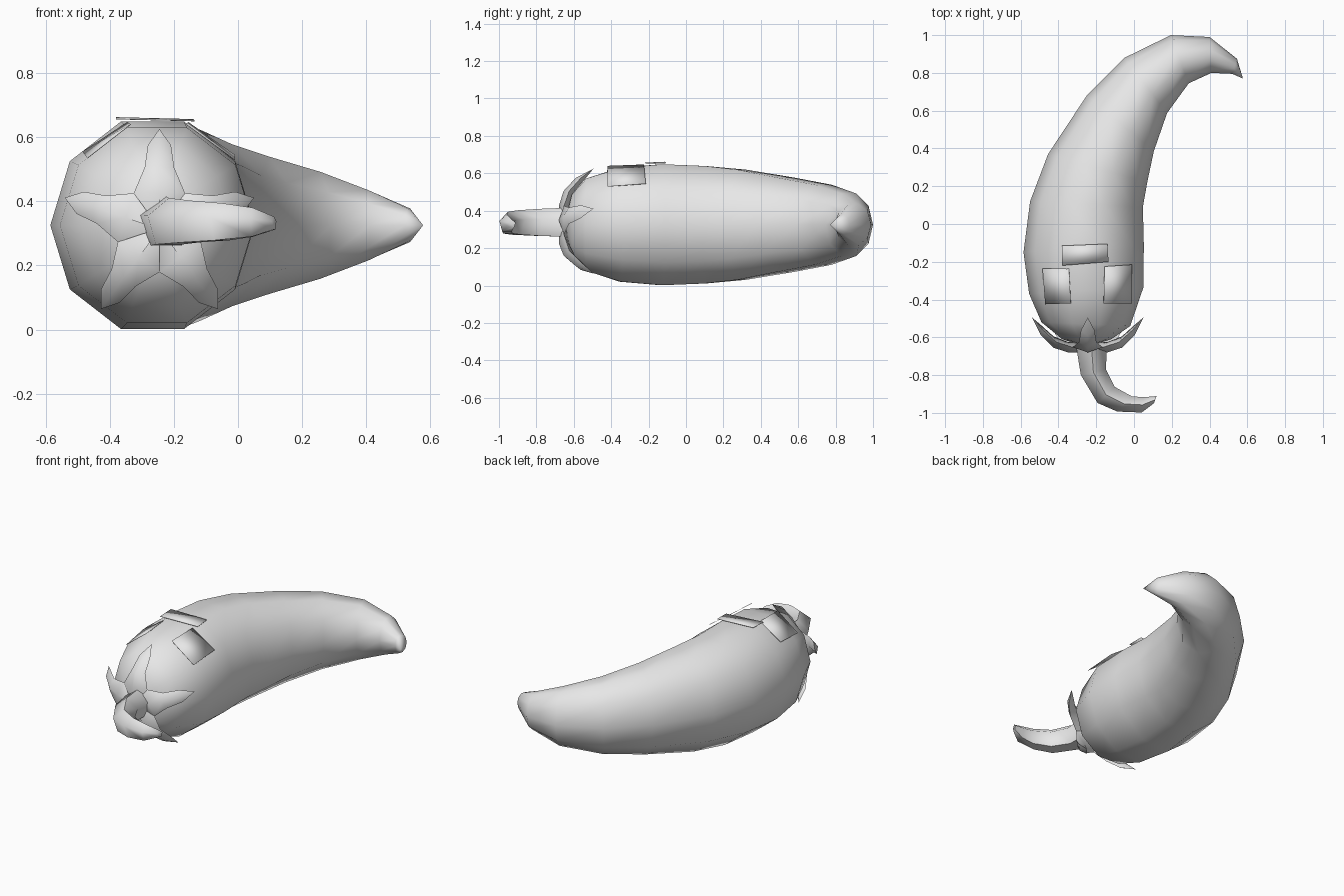
import bpy, bmesh, math
from mathutils import Vector

cube = bpy.data.objects.get("Cube")
if cube:
    bpy.data.objects.remove(cube, do_unlink=True)

grey = bpy.data.materials.new("plain_grey")
grey.use_nodes = True
grey.diffuse_color = (0.8, 0.8, 0.8, 1)
grey.node_tree.nodes["Principled BSDF"].inputs["Base Color"].default_value = (0.8, 0.8, 0.8, 1)


def finish(name, bm, angle=60):
    bmesh.ops.recalc_face_normals(bm, faces=bm.faces)
    mesh = bpy.data.meshes.new(name)
    bm.to_mesh(mesh)
    bm.free()
    obj = bpy.data.objects.new(name, mesh)
    bpy.context.collection.objects.link(obj)
    mesh.materials.append(grey)
    bpy.ops.object.select_all(action='DESELECT')
    obj.select_set(True)
    bpy.context.view_layer.objects.active = obj
    bpy.ops.object.shade_smooth_by_angle(angle=math.radians(angle))
    return obj


def skin(bm, rings, start=None, end=None):
    """Bridge rings of points, closing each end with a pole or a flat cap."""
    rows = [[bm.verts.new(p) for p in ring] for ring in rings]
    n = len(rows[0])
    for a, b in zip(rows, rows[1:]):
        for i in range(n):
            j = (i + 1) % n
            bm.faces.new((a[i], a[j], b[j], b[i]))
    for row, pole in ((rows[0], start), (rows[-1], end)):
        if pole is None:
            bm.faces.new(row)
        else:
            tip = bm.verts.new(pole)
            for i in range(n):
                bm.faces.new((row[i], row[(i + 1) % n], tip))


def ring(section, z, sides, phase):
    """Upright ring between a left and a right outline point."""
    lx, ly, rx, ry, height = section
    left, right = Vector((lx, ly, z)), Vector((rx, ry, z))
    mid, half = (left + right) / 2, (right - left) / 2
    points = []
    for i in range(sides):
        a = phase + math.tau * i / sides
        points.append(mid + half * math.cos(a) + Vector((0, 0, height * math.sin(a))))
    return points


# Curved pod: left outline, right outline, half height
pod_sections = [
    (-0.38, -0.61, -0.12, -0.61, 0.17),
    (-0.49, -0.52, -0.02, -0.54, 0.26),
    (-0.555, -0.37, 0.05, -0.335, 0.32),
    (-0.585, -0.15, 0.052, -0.11, 0.34),
    (-0.55, 0.12, 0.047, 0.09, 0.33),
    (-0.455, 0.37, 0.07, 0.22, 0.31),
    (-0.25, 0.68, 0.105, 0.385, 0.265),
    (-0.05, 0.88, 0.175, 0.587, 0.225),
    (0.195, 1.0, 0.29, 0.745, 0.175),
    (0.40, 0.99, 0.41, 0.80, 0.115),
    (0.545, 0.875, 0.52, 0.795, 0.055),
]
bm = bmesh.new()
skin(bm, [ring(s, 0.325, 10, 0) for s in pod_sections],
     (-0.25, -0.65, 0.325), (0.577, 0.77, 0.325))
finish("pepper_pod", bm, 80)

# Hooked stem
stem_sections = [
    (-0.31, -0.65, -0.14, -0.65, 0.085),
    (-0.285, -0.80, -0.145, -0.77, 0.08),
    (-0.195, -0.95, -0.10, -0.86, 0.072),
    (-0.09, -0.995, -0.01, -0.91, 0.064),
    (0.04, -1.0, 0.05, -0.915, 0.05),
    (0.105, -0.95, 0.12, -0.91, 0.022),
]
bm = bmesh.new()
skin(bm, [ring(s, 0.33, 5, math.pi / 2) for s in stem_sections])
finish("stem", bm, 70)

# Five-pointed calyx: distance out, front y, half width, thickness
arm_rows = [
    (0.0, -0.68, 0.0, 0.05),
    (0.11, -0.68, 0.08, 0.055),
    (0.19, -0.655, 0.046, 0.06),
    (0.26, -0.59, 0.036, 0.055),
]
bm = bmesh.new()
for k in range(5):
    a = math.pi / 2 + math.tau * k / 5
    out = Vector((math.cos(a), 0, math.sin(a)))
    side = Vector((-math.sin(a), 0, math.cos(a)))
    hub = Vector((-0.245, 0, 0.315))
    rings = []
    for r, y, w, t in arm_rows:
        base = hub + out * r
        rings.append([base + Vector((0, y, 0)),
                      base + side * w + Vector((0, y + t * 0.5, 0)),
                      base + Vector((0, y + t, 0)),
                      base - side * w + Vector((0, y + t * 0.5, 0))])
    skin(bm, rings, end=hub + out * 0.31 + Vector((0, -0.495, 0)))
bmesh.ops.remove_doubles(bm, verts=bm.verts, dist=0.004)
finish("calyx", bm, 70)

# Thin face plates
plates = {
    "right_eye": [(-0.485, -0.235, 0.555), (-0.47, -0.425, 0.535),
                  (-0.335, -0.42, 0.64), (-0.345, -0.235, 0.647)],
    "left_eye": [(-0.155, -0.225, 0.647), (-0.16, -0.42, 0.64),
                 (-0.01, -0.42, 0.53), (-0.01, -0.215, 0.545)],
    "mouth": [(-0.38, -0.115, 0.66), (-0.38, -0.22, 0.655),
              (-0.135, -0.2, 0.649), (-0.14, -0.105, 0.654)],
}
for name, corners in plates.items():
    bm = bmesh.new()
    bm.faces.new([bm.verts.new(c) for c in corners])
    plate = finish(name, bm, 30)
    solid = plate.modifiers.new("thickness", 'SOLIDIFY')
    solid.thickness = 0.002
